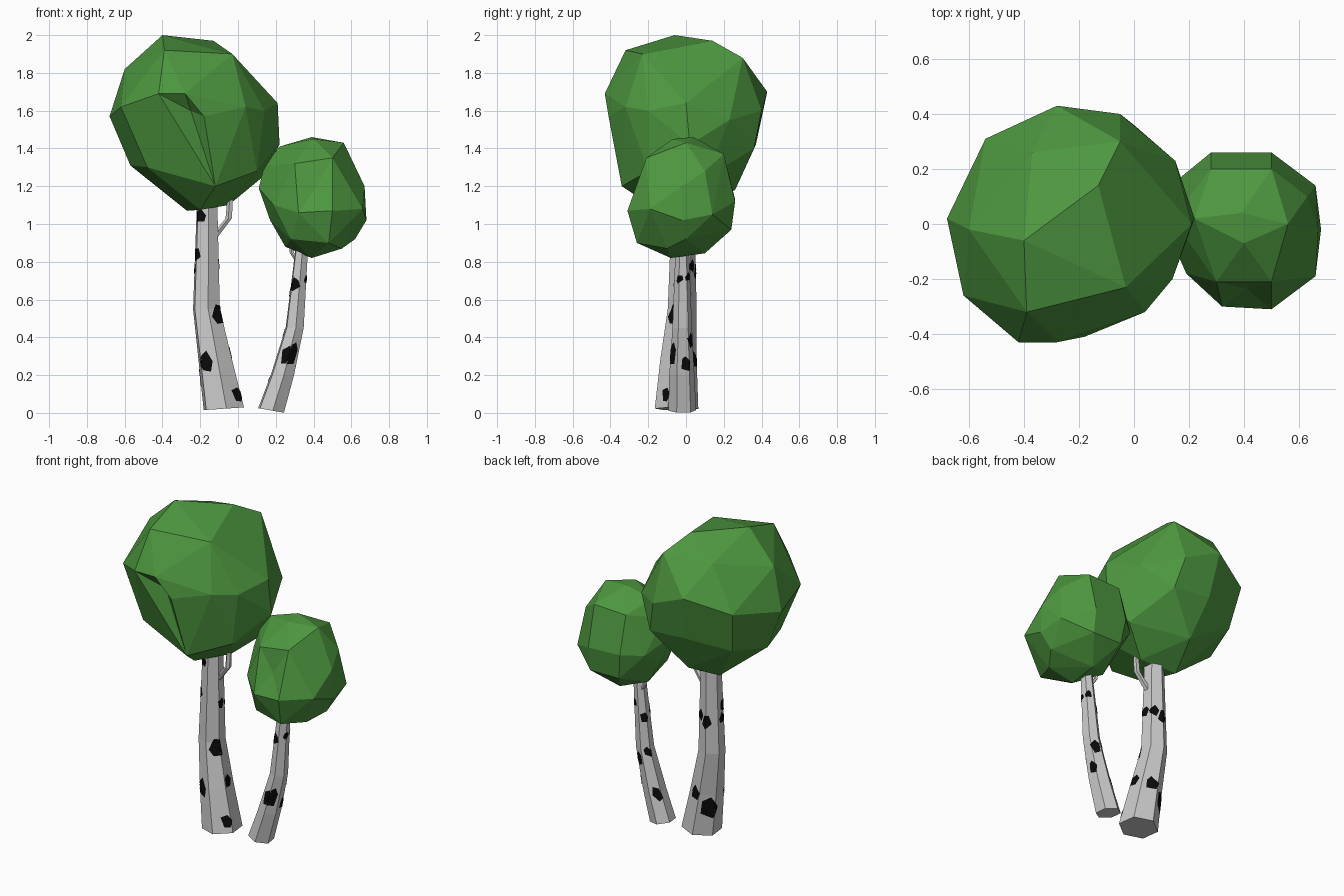
import bpy, bmesh, math, random
from mathutils import Vector
from mathutils.bvhtree import BVHTree

if "Cube" in bpy.data.objects:
    bpy.data.objects.remove(bpy.data.objects["Cube"])

random.seed(4)


def material(name, color):
    m = bpy.data.materials.new(name)
    m.diffuse_color = (*color, 1)
    m.use_nodes = True
    m.node_tree.nodes["Principled BSDF"].inputs["Base Color"].default_value = m.diffuse_color
    return m


LEAF = material("leaf_green", (0.075, 0.31, 0.05))
BLACK = material("bark_black", (0.003, 0.003, 0.003))
BARK = material("bark_grey", (0.52, 0.52, 0.52))


def finish(bm, name, mat):
    bmesh.ops.recalc_face_normals(bm, faces=bm.faces)
    me = bpy.data.meshes.new(name)
    bm.to_mesh(me)
    bm.free()
    me.materials.append(mat)
    ob = bpy.data.objects.new(name, me)
    bpy.context.collection.objects.link(ob)
    return ob


def crown(name, points, dent):
    # faceted leaf mass: convex hull of its corners, with one face pushed in at the front
    bm = bmesh.new()
    for p in points:
        bm.verts.new(p)
    res = bmesh.ops.convex_hull(bm, input=bm.verts)
    junk = [g for g in res["geom_interior"] if isinstance(g, bmesh.types.BMVert)]
    bmesh.ops.delete(bm, geom=junk, context='VERTS')
    bmesh.ops.dissolve_limit(bm, angle_limit=math.radians(4), verts=bm.verts, edges=bm.edges)
    bmesh.ops.recalc_face_normals(bm, faces=bm.faces)
    bm.faces.ensure_lookup_table()
    tree = BVHTree.FromBMesh(bm)
    hit = tree.ray_cast(Vector((dent[0], -2, dent[2])), Vector((0, 1, 0)))
    if hit[2] is not None:
        poked = bmesh.ops.poke(bm, faces=[bm.faces[hit[2]]])
        poked["verts"][0].co = dent
    return finish(bm, name, LEAF)


def tube(name, stations, sides, tilt=0.0):
    # stations: (x, y, z, radius); tilt slants the lowest ring along x
    bm = bmesh.new()
    rings = []
    for k, (x, y, z, r) in enumerate(stations):
        ring = []
        for i in range(sides):
            a = 2 * math.pi * (i + 0.5) / sides + 0.12
            dz = tilt * math.cos(a) if k == 0 else 0
            ring.append(bm.verts.new((x + r * math.cos(a), y + r * math.sin(a), z + dz)))
        rings.append(ring)
    for lo, hi in zip(rings, rings[1:]):
        for i in range(sides):
            j = (i + 1) % sides
            bm.faces.new((lo[i], lo[j], hi[j], hi[i]))
    bm.faces.new(rings[0][::-1])
    bm.faces.new(rings[-1])
    bmesh.ops.recalc_face_normals(bm, faces=bm.faces)
    tree = BVHTree.FromBMesh(bm)
    finish(bm, name, BARK)
    return tree


def bark_spots(name, tree, stations, spots):
    # irregular five-sided patches projected radially onto the trunk
    bm = bmesh.new()

    def project(ang, z):
        a, b = next((s for s in zip(stations, stations[1:]) if z <= s[1][2]))
        t = max(0, (z - a[2]) / (b[2] - a[2]))
        x, y, _, _ = Vector(a).lerp(Vector(b), t)
        c = Vector((x, y, z))
        d = Vector((math.cos(ang), math.sin(ang), 0))
        hit = tree.ray_cast(c + d, -d)[0]
        return (hit or c) + d * 0.003

    for deg, z, size in spots:
        ang = math.radians(deg)
        rad = next(a[3] + (b[3] - a[3]) * (z - a[2]) / (b[2] - a[2])
                   for a, b in zip(stations, stations[1:]) if z <= b[2])
        start = random.uniform(0, 1)
        corners = []
        for i in range(5):
            t = start + math.tau * i / 5 + random.uniform(-0.3, 0.3)
            s = size * random.uniform(0.9, 1.2)
            corners.append(Vector((s * math.cos(t), 1.15 * s * math.sin(t))))
        # concentric rings with subdivided sides keep the patch on the facets
        mid = bm.verts.new(project(ang, z))
        prev = None
        for k in range(1, 6):
            ring = []
            for i in range(5):
                for u in range(4):
                    q = corners[i].lerp(corners[(i + 1) % 5], u / 4) * k / 5
                    ring.append(bm.verts.new(project(ang + q.x / rad, z + q.y)))
            for i in range(20):
                j = (i + 1) % 20
                if prev:
                    bm.faces.new((prev[i], ring[i], ring[j], prev[j]))
                else:
                    bm.faces.new((mid, ring[i], ring[j]))
            prev = ring
    finish(bm, name, BLACK)


# tall trunk with its branch and bark spots
tall = [(-0.075, -0.05, 0.022, 0.116), (-0.12, -0.04, 0.28, 0.097),
        (-0.167, -0.02, 0.55, 0.077), (-0.163, -0.015, 1.2, 0.056)]
tree = tube("tall_trunk", tall, 6, 0.008)
bark_spots("tall_trunk_spots", tree, tall, [
    (-35, 0.10, 0.034), (-125, 0.27, 0.046), (-40, 0.52, 0.044), (-150, 0.84, 0.035),
    (-5, 0.79, 0.03), (-125, 1.04, 0.034), (135, 0.2, 0.06), (95, 0.75, 0.034),
    (50, 0.78, 0.032), (75, 0.28, 0.045), (0, 0.32, 0.035), (190, 0.76, 0.03)])
tube("tall_branch", [(-0.14, -0.02, 0.91, 0.02), (-0.048, -0.03, 1.03, 0.018),
                     (-0.035, -0.03, 1.22, 0.014)], 5)

# short trunk with its branch and bark spots
short = [(0.175, -0.02, 0.013, 0.074), (0.235, -0.022, 0.2, 0.067),
         (0.3, -0.02, 0.45, 0.052), (0.342, -0.02, 0.92, 0.034)]
tree = tube("short_trunk", short, 6, -0.013)
bark_spots("short_trunk_spots", tree, short, [
    (-75, 0.31, 0.05), (-120, 0.68, 0.03), (-20, 0.71, 0.02), (20, 0.26, 0.032),
    (135, 0.64, 0.024), (140, 0.43, 0.026), (135, 0.19, 0.034), (50, 0.72, 0.022),
    (60, 0.38, 0.034)])
tube("short_branch", [(0.33, -0.015, 0.78, 0.014), (0.285, 0.0, 0.85, 0.012),
                      (0.28, 0.0, 0.95, 0.01)], 5)

# leaf crowns
crown("tall_crown", [
    (-.4, -.06, 2), (-.13, .14, 1.97), (-.37, .26, 1.88), (-.05, .3, 1.88),
    (-.03, -.23, 1.9), (-.39, -.32, 1.92), (-.6, -.02, 1.82),
    (-.54, .31, 1.62), (-.28, .43, 1.7), (-.05, .4, 1.6), (.15, .23, 1.55),
    (.21, 0, 1.64), (.22, .02, 1.42), (.14, -.2, 1.6), (.04, -.32, 1.62),
    (-.18, -.41, 1.57), (-.42, -.43, 1.69), (-.28, -.43, 1.69), (-.62, -.26, 1.62),
    (-.68, .02, 1.57), (-.57, 0, 1.31), (-.5, .25, 1.36), (-.25, .37, 1.42),
    (0, .36, 1.4), (.12, .1, 1.24), (.1, -.2, 1.28), (-.05, 0, 1.1), (-.27, .05, 1.07),
    (-.2, .26, 1.18), (-.2, -.15, 1.075), (-.12, -.34, 1.2), (-.48, -.26, 1.3)],
    (-.25, -.36, 1.6))
crown("short_crown", [
    (.39, .04, 1.46), (.56, 0, 1.43), (.4, -.07, 1.45), (.22, .02, 1.41),
    (.28, .2, 1.36), (.5, .2, 1.37), (.5, -.21, 1.35), (.3, -.21, 1.32),
    (.63, .1, 1.28), (.14, .02, 1.31), (.67, -.02, 1.2), (.11, 0, 1.19),
    (.28, .26, 1.13), (.5, .26, 1.12), (.66, .14, 1.05), (.68, -.02, 1.02),
    (.66, -.19, 1.08), (.5, -.31, 1.07), (.32, -.3, 1.06), (.19, -.18, 1.1),
    (.17, .17, 1.12), (.17, 0, 1.02), (.3, .24, .97), (.5, .24, .97),
    (.62, 0, .92), (.55, -.1, .87), (.39, -.08, .82), (.39, .1, .845),
    (.25, .02, .88), (.28, -.22, .92), (.48, -.26, .9)],
    (.41, -.235, 1.19))
